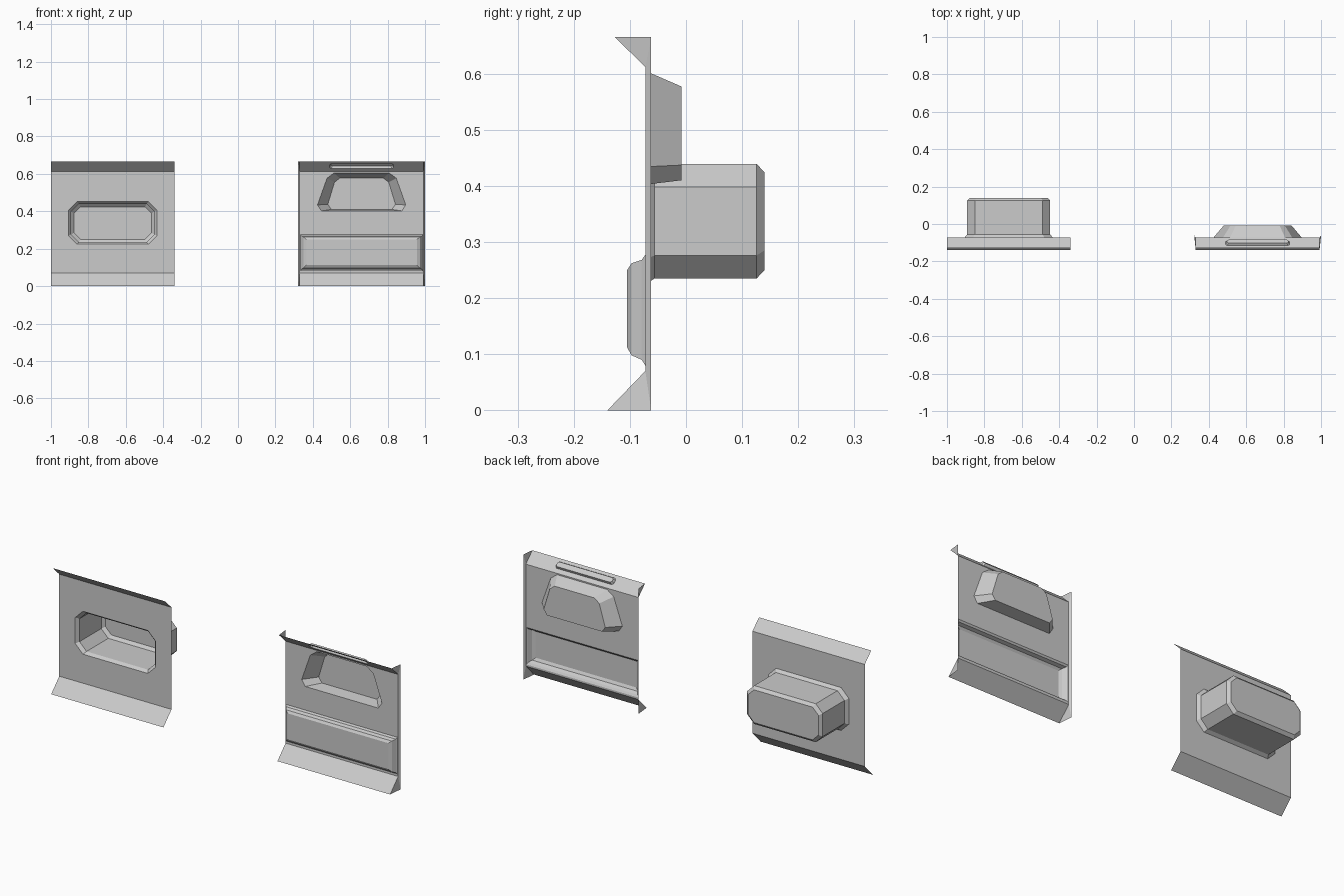
import bpy, bmesh
from mathutils import Vector

if "Cube" in bpy.data.objects:
    bpy.data.objects.remove(bpy.data.objects["Cube"])

SHEET_Y = -0.0725          # plane of both sheets
Z_LOW, Z_HIGH, Z_TOP = 0.07, 0.612, 0.665
Y_LOW, Y_HIGH = -0.14, -0.127   # tips of the bottom and top lips
RX = 0.661                 # centre of the right panel
LX = -0.67                 # centre of the left panel


def finish(name, bm, fix_normals=True):
    bmesh.ops.remove_doubles(bm, verts=bm.verts, dist=1e-5)
    if fix_normals:
        bmesh.ops.recalc_face_normals(bm, faces=bm.faces)
    me = bpy.data.meshes.new(name)
    bm.to_mesh(me)
    bm.free()
    ob = bpy.data.objects.new(name, me)
    bpy.context.collection.objects.link(ob)
    return ob


def polys(name, faces):
    bm = bmesh.new()
    for f in faces:
        bm.faces.new([bm.verts.new(p) for p in f])
    return finish(name, bm)


def loft(name, rings):
    """Open-fronted pan: skin the rings and cap the last one."""
    bm = bmesh.new()
    rows = [[bm.verts.new(p) for p in r] for r in rings]
    n = len(rows[0])
    for a, b in zip(rows, rows[1:]):
        for i in range(n):
            j = (i + 1) % n
            bm.faces.new((a[i], a[j], b[j], b[i]))
    bm.faces.new(rows[-1])
    return finish(name, bm)


def plate(name, outline, holes, normal):
    """Flat sheet with openings."""
    bm = bmesh.new()
    edges = []
    for ring in [outline] + holes:
        vs = [bm.verts.new(p) for p in ring]
        edges += [bm.edges.new((vs[i], vs[(i + 1) % len(vs)])) for i in range(len(vs))]
    bmesh.ops.triangle_fill(bm, use_beauty=True, use_dissolve=False,
                            edges=edges, normal=Vector(normal))
    return finish(name, bm)


def octagon(cx, cz, hw, hh, c, y):
    pts = [(hw, -hh + c), (hw, hh - c), (hw - c, hh), (-hw + c, hh),
           (-hw, hh - c), (-hw, -hh + c), (-hw + c, -hh), (hw - c, -hh)]
    return [(cx + a, y, cz + b) for a, b in pts]


def mirrored(cx, half, y):
    """Ring from its right half, listed bottom to top."""
    return ([(cx + a, y, z) for a, z in half] +
            [(cx - a, y, z) for a, z in reversed(half)])


def rect(x0, x1, y0, z0, y1, z1):
    return [(x0, y0, z0), (x1, y0, z0), (x1, y1, z1), (x0, y1, z1)]


# Left panel: sheet, lips and deep box recess
x0, x1 = -1.0, -0.34
mouth = octagon(LX, 0.338, 0.236, 0.114, 0.045, SHEET_Y)
plate("left_sheet", rect(x0, x1, SHEET_Y, Z_LOW, SHEET_Y, Z_HIGH), [mouth], (0, -1, 0))
polys("left_bottom_lip", [rect(x0, x1, Y_LOW, 0, SHEET_Y, Z_LOW)])
polys("left_top_lip", [rect(x0, x1, SHEET_Y, Z_HIGH, Y_HIGH, Z_TOP)])
loft("left_box_recess", [
    mouth,
    octagon(LX, 0.337, 0.222, 0.102, 0.041, -0.056),
    octagon(LX, 0.337, 0.222, 0.102, 0.041, 0.126),
    octagon(LX, 0.337, 0.207, 0.087, 0.035, 0.14)])

# Right panel: sheet with upper pocket and lower bulge
x0, x1 = RX - 0.331, RX + 0.331
pocket = mirrored(RX, [(0.215, 0.402), (0.236, 0.434), (0.185, 0.577), (0.147, 0.605)], SHEET_Y)
bulge = mirrored(RX, [(0.327, 0.08), (0.327, 0.277)], SHEET_Y)
plate("right_sheet", rect(x0, x1, SHEET_Y, Z_LOW, SHEET_Y, Z_HIGH), [pocket, bulge], (0, -1, 0))
polys("right_bottom_lip", [rect(x0, x1, Y_LOW, 0, SHEET_Y, Z_LOW)])
loft("right_pocket", [
    pocket,
    mirrored(RX, [(0.162, 0.41), (0.181, 0.437), (0.145, 0.555), (0.117, 0.577)], -0.008)])
loft("right_bulge", [bulge] + [
    mirrored(RX, [(w, a), (w, b)], y) for w, a, b, y in
    [(0.322, 0.09, 0.268, -0.079), (0.311, 0.098, 0.262, -0.097), (0.296, 0.112, 0.25, -0.105)]])


# Top lip with a raised slot pressed into it
def slot(hw, half, lift):
    up = Vector((0, Z_TOP - Z_HIGH, -(Y_HIGH - SHEET_Y))).normalized()
    along = Vector((0, Y_HIGH - SHEET_Y, Z_TOP - Z_HIGH)).normalized()
    c = Vector((RX, 0, 0)) + Vector((0, SHEET_Y, Z_HIGH)).lerp(Vector((0, Y_HIGH, Z_TOP)), 0.55)
    c += up * lift
    e = 0.008
    pts = [(hw, -half + e), (hw, half - e), (hw - e, half), (-hw + e, half),
           (-hw, half - e), (-hw, -half + e), (-hw + e, -half), (hw - e, -half)]
    return [tuple(c + Vector((a, 0, 0)) + along * b) for a, b in pts]


plate("right_top_lip", rect(x0, x1, SHEET_Y, Z_HIGH, Y_HIGH, Z_TOP),
      [slot(0.171, 0.018, 0)], (0, -0.7, -0.7))
loft("right_lip_slot", [slot(0.171, 0.018, 0), slot(0.164, 0.013, 0.013)])

# Side strips with corner gussets on the right panel
for s, side in ((-1, "left"), (1, "right")):
    xi, xo = RX + s * 0.331, RX + s * 0.339
    back = -0.062
    lo, hi = (xi, SHEET_Y, Z_LOW), (xi, SHEET_Y, Z_HIGH)
    b0, b1 = (xo, back, 0), (xo, back, Z_TOP)
    polys("side_strip_" + side, [
        [lo, b0, b1, hi],
        [lo, (xi, Y_LOW, 0), b0],
        [hi, b1, (xi, Y_HIGH, Z_TOP)]])
